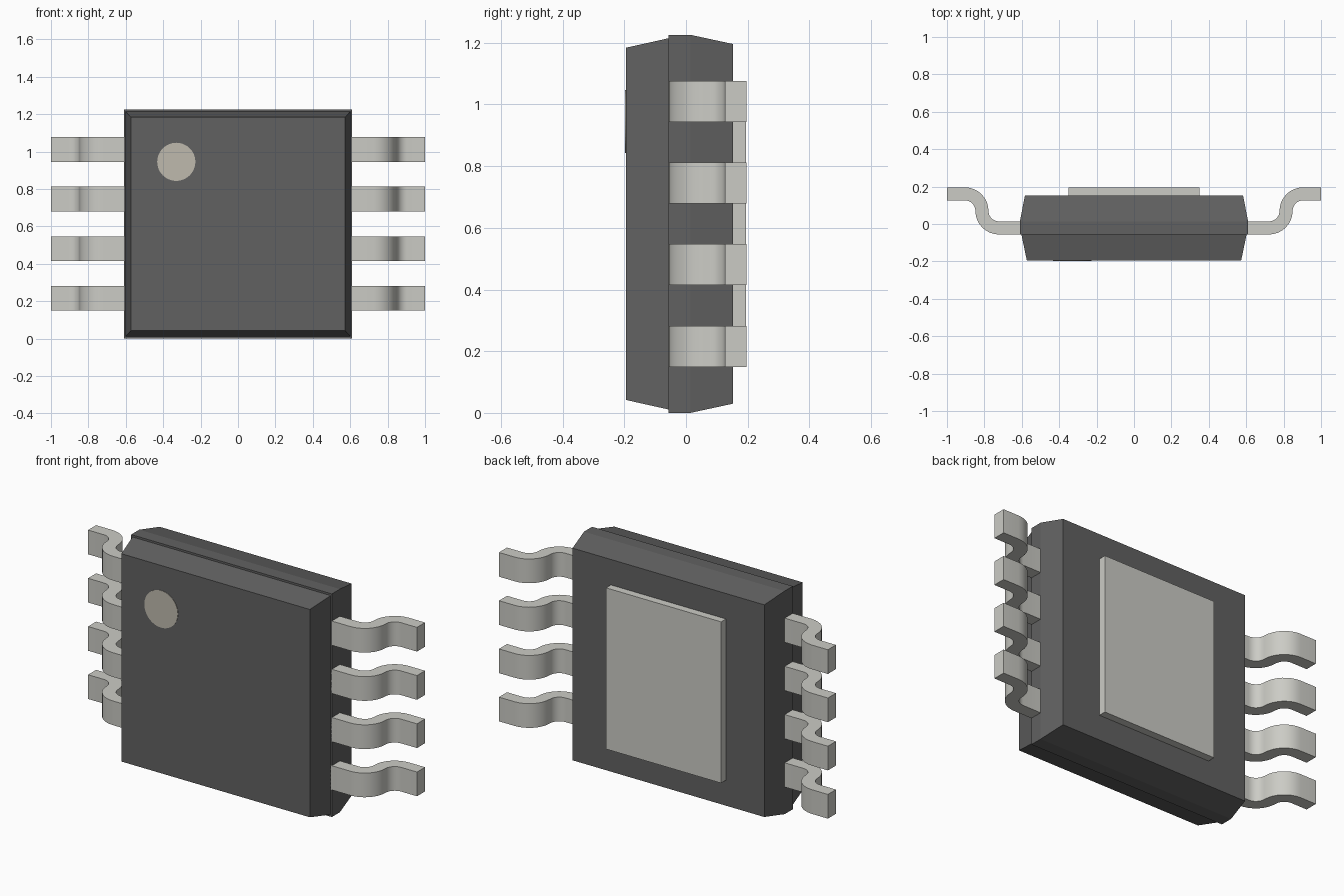
import bpy, bmesh, math

if "Cube" in bpy.data.objects:
    bpy.data.objects.remove(bpy.data.objects["Cube"])

MID = 0.613      # height of the package centre
PITCH = 0.265    # lead spacing
LEAD_W = 0.133


def material(name, rgb):
    m = bpy.data.materials.new(name)
    m.diffuse_color = (*rgb, 1)
    m.use_nodes = True
    m.node_tree.nodes["Principled BSDF"].inputs["Base Color"].default_value = m.diffuse_color
    return m


DARK = material("dark_plastic", (0.12, 0.12, 0.12))
METAL = material("tinned_metal", (0.6, 0.6, 0.56))
MARK = material("marker_paint", (0.52, 0.49, 0.42))


def finish(bm, name, mat):
    bmesh.ops.recalc_face_normals(bm, faces=bm.faces)
    me = bpy.data.meshes.new(name)
    bm.to_mesh(me)
    bm.free()
    me.materials.append(mat)
    ob = bpy.data.objects.new(name, me)
    bpy.context.collection.objects.link(ob)
    return ob


def rect_loft(name, sections, mat):
    """Loft of rectangles (y, half width, half height), capped at both ends."""
    bm = bmesh.new()
    rings = [[bm.verts.new((sx * hx, y, MID + sz * hz))
              for sx, sz in ((-1, -1), (1, -1), (1, 1), (-1, 1))]
             for y, hx, hz in sections]
    for a, b in zip(rings, rings[1:]):
        for i in range(4):
            j = (i + 1) % 4
            bm.faces.new((a[i], a[j], b[j], b[i]))
    bm.faces.new(rings[0])
    bm.faces.new(rings[-1])
    return finish(bm, name, mat)


def arc(cx, cy, r, start, end, n=8):
    angles = [math.radians(start + (end - start) * i / n) for i in range(n + 1)]
    return [(cx + r * math.cos(a), cy + r * math.sin(a)) for a in angles]


# Moulded body, with a small ledge at the parting line, and the rear thermal pad
rect_loft("body", [(-0.195, 0.573, 0.571), (-0.056, 0.602, 0.602),
                   (-0.056, 0.61, 0.613), (0.014, 0.61, 0.613),
                   (0.153, 0.583, 0.583)], DARK)
rect_loft("thermal_pad", [(0.145, 0.35, 0.443), (0.195, 0.35, 0.443)], METAL)

# Corner marker disc on the front face
bm = bmesh.new()
bmesh.ops.create_cone(bm, cap_ends=True, segments=48, radius1=0.102,
                      radius2=0.102, depth=0.01)
for v in bm.verts:
    x, y, z = v.co
    v.co = (x - 0.33, z - 0.192, y + 0.945)
finish(bm, "pin_marker", MARK)

# S-bent leads: outline in plan, extruded upward and mirrored to the other side
R_IN, R_OUT = 0.056, 0.126
C1, C2, CY = 0.722, 0.904, 0.07
outline = ([(0.6, CY - R_OUT)] + arc(C1, CY, R_OUT, -90, 0)
           + arc(C2, CY, R_IN, 180, 90)
           + [(1.0, CY + R_IN), (1.0, CY + R_OUT)]
           + arc(C2, CY, R_OUT, 90, 180)
           + arc(C1, CY, R_IN, 0, -90) + [(0.6, CY - R_IN)])

for k in range(4):
    z0 = MID + (k - 1.5) * PITCH - LEAD_W / 2
    bm = bmesh.new()
    face = bm.faces.new([bm.verts.new((x, y, z0)) for x, y in outline])
    ext = bmesh.ops.extrude_face_region(bm, geom=[face], use_keep_orig=True)
    top = [g for g in ext["geom"] if isinstance(g, bmesh.types.BMVert)]
    bmesh.ops.translate(bm, verts=top, vec=(0, 0, LEAD_W))
    lead = finish(bm, f"lead_pair_{k + 1}", METAL)
    bpy.ops.object.select_all(action='DESELECT')
    lead.select_set(True)
    bpy.context.view_layer.objects.active = lead
    bpy.ops.object.shade_smooth_by_angle(angle=math.radians(30))
    mirror = lead.modifiers.new("mirror", 'MIRROR')
    mirror.use_mirror_merge = False
